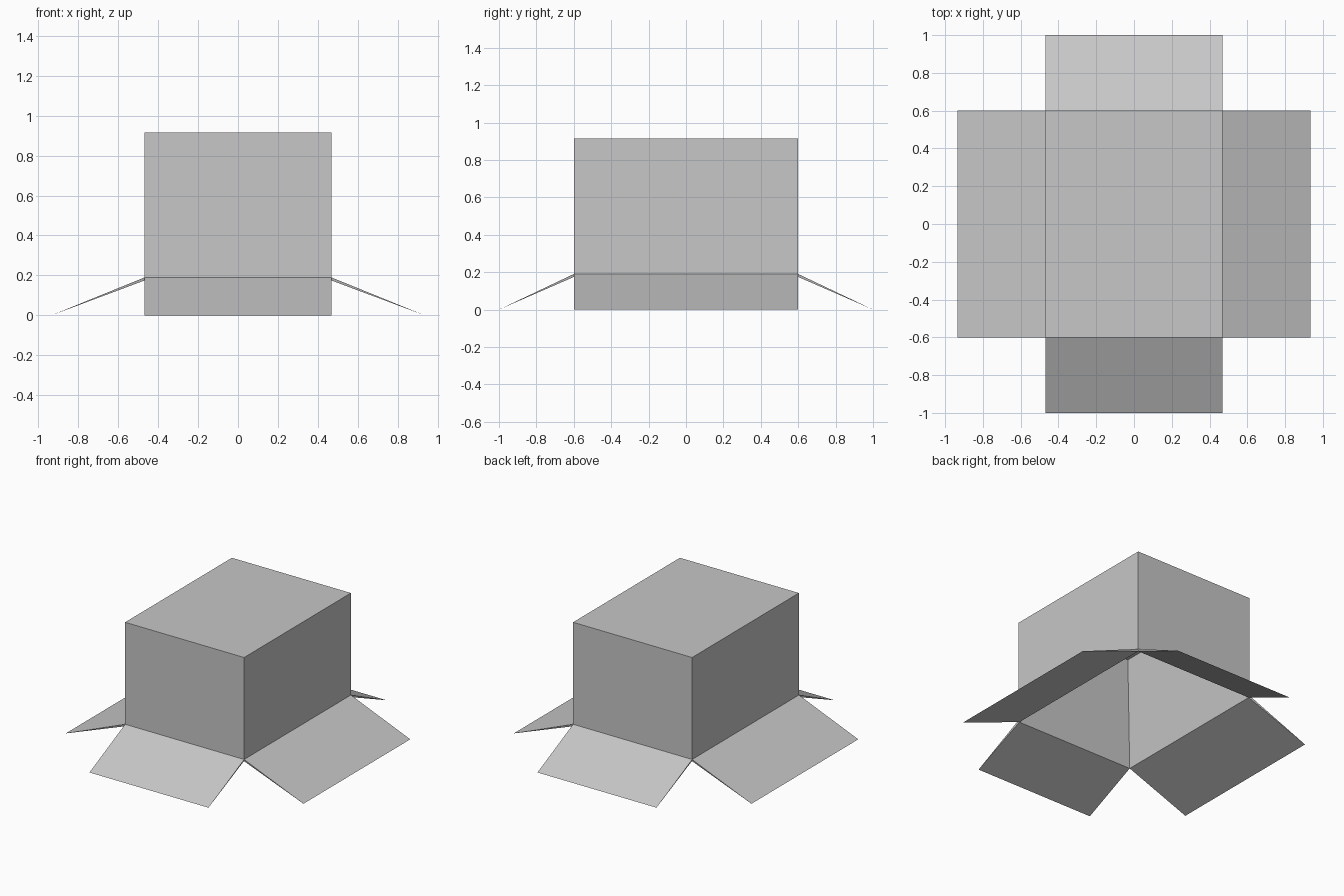
import bpy
import bmesh

cube = bpy.data.objects.get("Cube")
if cube:
    bpy.data.objects.remove(cube, do_unlink=True)

# Single plain card colour
card = bpy.data.materials.new("light_grey_card")
card.use_nodes = True
GREY = (0.57, 0.57, 0.57, 1)
card.diffuse_color = GREY
card.node_tree.nodes["Principled BSDF"].inputs["Base Color"].default_value = GREY

HX, HY = 0.468, 0.6          # half width and depth of the box
TOP, HINGE, RIM = 0.915, 0.19, 0.176
LIP = 0.004                  # inset of the inner rim


def ring(bm, hx, hy, z):
    return [bm.verts.new((sx * hx, sy * hy, z))
            for sx, sy in ((-1, -1), (1, -1), (1, 1), (-1, 1))]


def bridge(bm, a, b):
    n = len(a)
    return [bm.faces.new((a[i], a[(i + 1) % n], b[(i + 1) % n], b[i]))
            for i in range(n)]


def finish(bm, name, joints):
    """Orient the closed solid, then drop the faces hidden in the joint."""
    bmesh.ops.recalc_face_normals(bm, faces=bm.faces[:])
    bmesh.ops.delete(bm, geom=joints, context="FACES_ONLY")
    mesh = bpy.data.meshes.new(name)
    bm.to_mesh(mesh)
    bm.free()
    mesh.materials.append(card)
    obj = bpy.data.objects.new(name, mesh)
    bpy.context.collection.objects.link(obj)
    return obj


# Upturned hollow box with walls that thicken towards the closed end
bm = bmesh.new()
lid = ring(bm, HX, HY, TOP)
outer = ring(bm, HX, HY, HINGE)
inner = ring(bm, HX - LIP, HY - LIP, RIM)
ceiling = ring(bm, HX - 0.1, HY - 0.1, TOP - 0.01)
bm.faces.new(lid)
bm.faces.new(ceiling)
bridge(bm, lid, outer)
rim = bridge(bm, outer, inner)
bridge(bm, inner, ceiling)
finish(bm, "box_body", rim)


# Splayed flaps: wedges that taper from the hinge to a sharp edge on the ground
def flap(name, direction, reach):
    dx, dy = direction
    half = HY if dx else HX
    wall = HX if dx else HY

    def edge(bm, out, side, z):
        return [bm.verts.new((dx * out - dy * s * side, dy * out + dx * s * side, z))
                for s in (-1, 1)]

    bm = bmesh.new()
    a, b = edge(bm, wall, half, HINGE)
    c, d = edge(bm, wall - LIP, half - LIP, RIM)
    e, f = edge(bm, reach, half, 0)
    for face in ((a, b, f, e), (c, d, f, e), (a, c, e), (b, d, f)):
        bm.faces.new(face)
    joint = bm.faces.new((a, b, d, c))
    finish(bm, name, [joint])


flap("front_flap", (0, -1), 1.0)
flap("back_flap", (0, 1), 1.0)
flap("left_flap", (1, 0), 0.935)
flap("right_flap", (-1, 0), 0.935)
